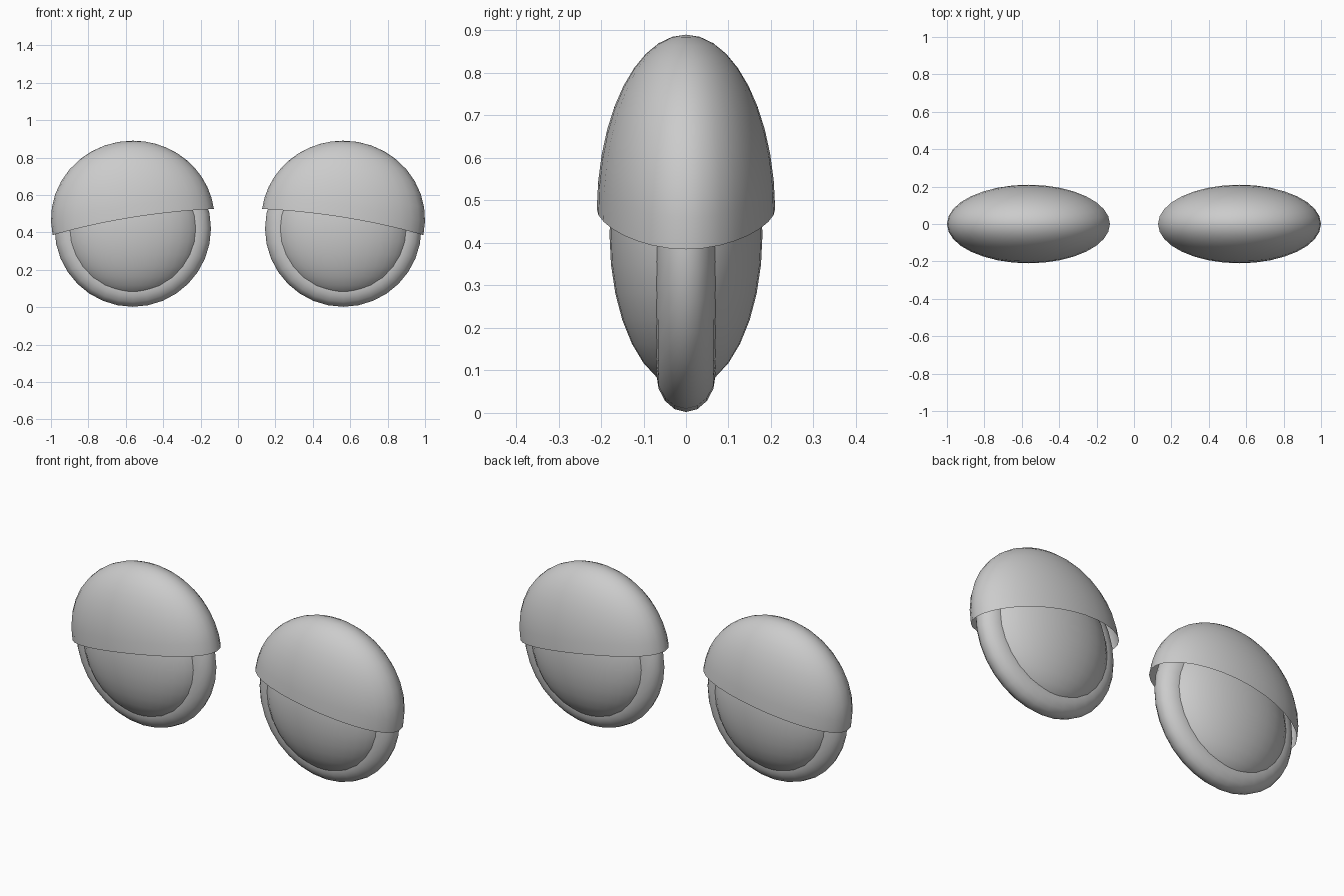
import bpy, bmesh, math

if "Cube" in bpy.data.objects:
    bpy.data.objects.remove(bpy.data.objects["Cube"])

CX = 0.5625          # eye centre offset from the middle
CZ = 0.42            # eyeball and rim centre height
LID_Z = 0.47         # eyelid centre height


def finish(bm, name):
    me = bpy.data.meshes.new(name)
    bmesh.ops.recalc_face_normals(bm, faces=bm.faces)
    for f in bm.faces:
        f.smooth = True
    bm.to_mesh(me)
    bm.free()
    ob = bpy.data.objects.new(name, me)
    bpy.context.collection.objects.link(ob)
    return ob


def eyeball(name, side):
    # flattened sphere
    bm = bmesh.new()
    bmesh.ops.create_uvsphere(bm, u_segments=32, v_segments=16, radius=1)
    bmesh.ops.scale(bm, vec=(0.364, 0.18, 0.364), verts=bm.verts)
    bmesh.ops.translate(bm, vec=(side * CX, 0, CZ), verts=bm.verts)
    return finish(bm, name)


def rim(name, side, n=32, m=16):
    # ring of oval section around the eyeball, axis along y
    bm = bmesh.new()
    rows = []
    for i in range(n):
        a = 2 * math.pi * i / n
        row = []
        for j in range(m):
            b = 2 * math.pi * j / m
            r = 0.328 + 0.09 * math.cos(b)
            row.append(bm.verts.new((side * CX + r * math.cos(a), 0.07 * math.sin(b),
                                     CZ + r * math.sin(a))))
        rows.append(row)
    for i in range(n):
        p, q = rows[i], rows[(i + 1) % n]
        for j in range(m):
            k = (j + 1) % m
            bm.faces.new((p[j], p[k], q[k], q[j]))
    return finish(bm, name)


def eyelid(name, side, n=32, m=10):
    # open half shell, lower edge drooping towards the outer side
    bm = bmesh.new()
    top = bm.verts.new((side * CX, 0, LID_Z + 0.42))
    cols = []
    for i in range(n):
        a = 2 * math.pi * i / n
        u = math.cos(a)
        edge = 0.48 - 0.07 * u - 0.025 * u * u
        end = math.acos((edge - LID_Z) / 0.42)
        col = []
        for j in range(1, m + 1):
            p = end * j / m
            s = math.sin(p)
            col.append(bm.verts.new((side * (CX + 0.4375 * u * s), 0.21 * math.sin(a) * s,
                                     LID_Z + 0.42 * math.cos(p))))
        cols.append(col)
    for i in range(n):
        p, q = cols[i], cols[(i + 1) % n]
        bm.faces.new((top, p[0], q[0]))
        for j in range(m - 1):
            bm.faces.new((p[j], p[j + 1], q[j + 1], q[j]))
    return finish(bm, name)


for label, side in (("left", -1), ("right", 1)):
    eyeball(label + "_eyeball", side)
    rim(label + "_eye_rim", side)
    eyelid(label + "_eyelid", side)
